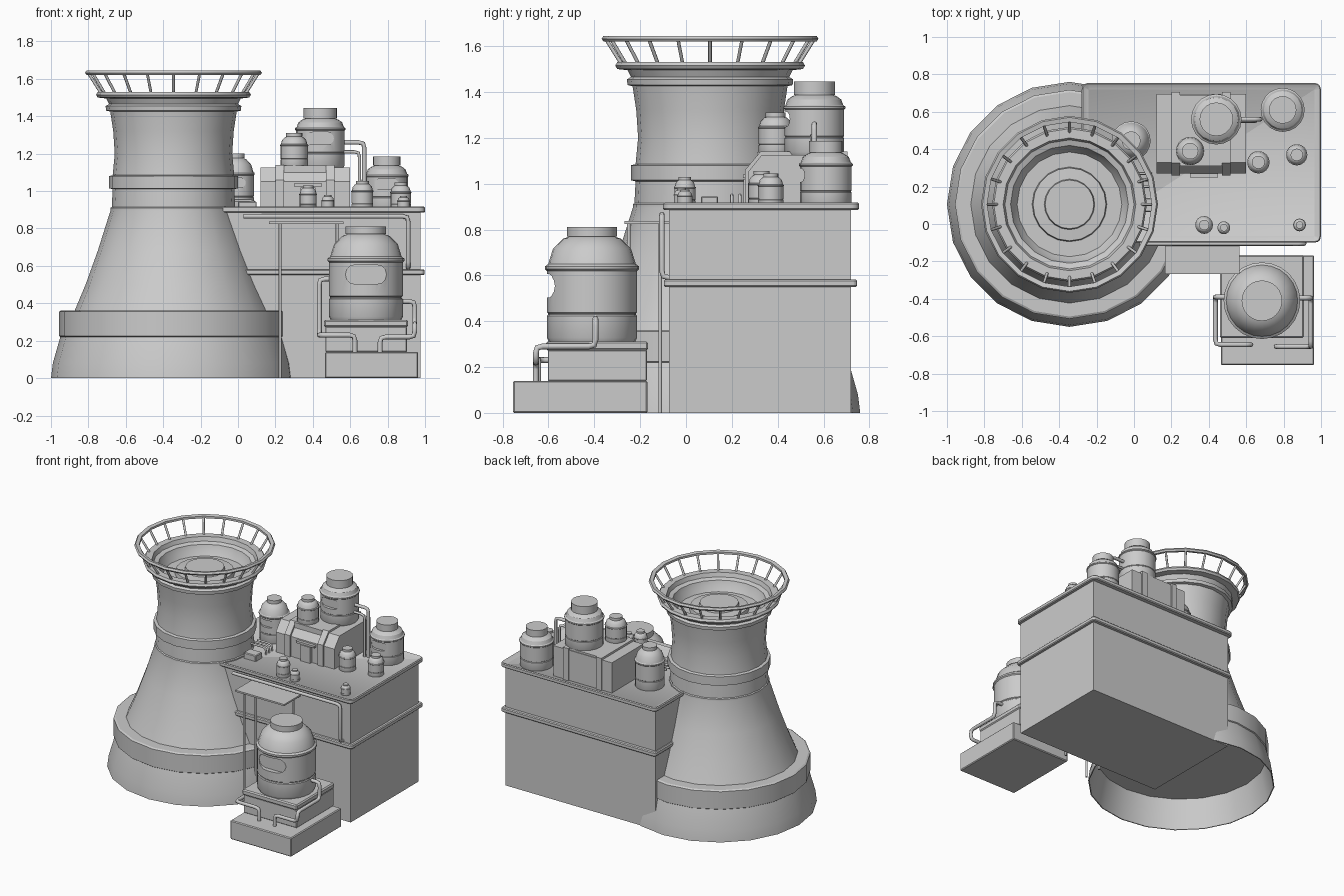
import bpy, bmesh, math
from mathutils import Vector

if "Cube" in bpy.data.objects:
    bpy.data.objects.remove(bpy.data.objects["Cube"])


def finish(name, bm, smooth=True):
    bmesh.ops.recalc_face_normals(bm, faces=bm.faces)
    me = bpy.data.meshes.new(name)
    bm.to_mesh(me)
    bm.free()
    ob = bpy.data.objects.new(name, me)
    bpy.context.collection.objects.link(ob)
    if smooth:
        shade(ob)
    return ob


def activate(ob):
    bpy.ops.object.select_all(action='DESELECT')
    ob.select_set(True)
    bpy.context.view_layer.objects.active = ob


def shade(ob):
    activate(ob)
    bpy.ops.object.shade_smooth_by_angle(angle=math.radians(28))


def lathe(name, prof, x, y, n=20, closed=False, smooth=True):
    """Spin (radius, z) points; radius 0 makes a pole."""
    bm = bmesh.new()
    rings = []
    for r, z in prof:
        if r == 0:
            rings.append([bm.verts.new((x, y, z))] * n)
        else:
            rings.append([bm.verts.new((x + r * math.cos(2 * math.pi * i / n),
                                        y + r * math.sin(2 * math.pi * i / n), z)) for i in range(n)])
    pairs = list(zip(rings, rings[1:])) + ([(rings[-1], rings[0])] if closed else [])
    for a, b in pairs:
        for i in range(n):
            j = (i + 1) % n
            bm.faces.new(list(dict.fromkeys((a[i], a[j], b[j], b[i]))))
    return finish(name, bm, smooth)


def box(name, x0, x1, y0, y1, z0, z1, bevel=0.0, corner=0.0, tray=0.0):
    bm = bmesh.new()
    bmesh.ops.create_cube(bm, size=1)
    for v in bm.verts:
        v.co = ((x0 + x1) / 2 + v.co.x * (x1 - x0), (y0 + y1) / 2 + v.co.y * (y1 - y0),
                (z0 + z1) / 2 + v.co.z * (z1 - z0))
    if corner:
        up = [e for e in bm.edges if abs(e.verts[0].co.z - e.verts[1].co.z) > 1e-4]
        bmesh.ops.bevel(bm, geom=up, offset=corner, segments=3, profile=0.5, affect='EDGES')
    if bevel:
        bmesh.ops.bevel(bm, geom=bm.edges[:], offset=bevel, segments=1, affect='EDGES')
    if tray:
        bm.normal_update()
        top = [f for f in bm.faces if f.normal.z > 0.9]
        bmesh.ops.inset_region(bm, faces=top, thickness=0.03)
        for v in {v for f in top for v in f.verts}:
            v.co.z -= tray
    return finish(name, bm)


def prism(name, pts, x0, x1):
    """Extrude a (y, z) outline along x."""
    bm = bmesh.new()
    f = bm.faces.new([bm.verts.new((x0, y, z)) for y, z in pts])
    g = bmesh.ops.extrude_face_region(bm, geom=[f])['geom']
    for v in g:
        if isinstance(v, bmesh.types.BMVert):
            v.co.x = x1
    return finish(name, bm, False)


def pipe(name, pts, r=0.012, bend=0.03):
    pts = [Vector(p) for p in pts]
    path = [pts[0]]
    for a, b, c in zip(pts, pts[1:], pts[2:]):
        p, q = b + (a - b).normalized() * bend, b + (c - b).normalized() * bend
        path += [p, b * 0.6 + (p + q) * 0.2, q]
    path.append(pts[-1])
    cu = bpy.data.curves.new(name, 'CURVE')
    cu.dimensions, cu.bevel_depth, cu.bevel_resolution, cu.use_fill_caps = '3D', r, 2, True
    s = cu.splines.new('POLY')
    s.points.add(len(path) - 1)
    for sp, p in zip(s.points, path):
        sp.co = (*p, 1)
    ob = bpy.data.objects.new(name, cu)
    bpy.context.collection.objects.link(ob)
    activate(ob)
    bpy.ops.object.convert(target='MESH')


def tank(name, x, y, z0, z1, r, cap=0.55, k=0.92, window=False, n=20):
    h = z1 - z0
    prof = [(0, 0), (.95, 0), (1, .04), (1, .23), (.97, .24), (.97, .25), (1, .26), (1, .62),
            (1.04, .635), (1.04, .66), (.97, .68), (.97 * .75 + cap * .25, .68 + (k - .68) * .55),
            (cap * .8 + .2, k - .02), (cap * .9, k), (cap, k), (cap, 1), (0, 1)]
    ob = lathe(name, [(a * r, z0 + b * h) for a, b in prof], x, y, n, smooth=False)
    if window:  # stadium-shaped recess on the front
        bm = bmesh.new()
        w, q, zc = r * .3, r * .26, z0 + h * .49
        vs = []
        for i in range(14):
            t = math.pi * (i if i < 7 else i - 1) / 6 - math.pi / 2
            vs.append(bm.verts.new((x + (w if i < 7 else -w) + q * math.cos(t), y - r * 1.3,
                                    zc + q * math.sin(t))))
        g = bmesh.ops.extrude_face_region(bm, geom=[bm.faces.new(vs)])['geom']
        for v in g:
            if isinstance(v, bmesh.types.BMVert):
                v.co.y = y - r * .82
        cut = finish("window_cutter", bm, False)
        cut.hide_render = True
        activate(ob)
        m = ob.modifiers.new("window", 'BOOLEAN')
        m.operation, m.object = 'DIFFERENCE', cut
        bpy.ops.object.modifier_apply(modifier=m.name)
        bpy.data.objects.remove(cut)
    shade(ob)


# Cooling tower: recessed underside, flared skirt, bands, waist, top recess and hub
TX, TY = -0.345, 0.105
lathe("cooling_tower", [
    (0, .22), (.6, .22), (.648, 0), (.655, 0), (.645, .08), (.605, .22), (.612, .225), (.612, .355),
    (.6, .362), (.528, .362), (.47, .5), (.405, .68), (.337, .895), (.337, .91), (.33, .915), (.325, 1.01),
    (.345, 1.015), (.345, 1.08), (.325, 1.085), (.314, 1.2), (.322, 1.32), (.338, 1.425), (.36, 1.43),
    (.363, 1.455), (.345, 1.465), (.36, 1.495), (.405, 1.5), (.414, 1.515), (.405, 1.53), (.355, 1.53),
    (.345, 1.5), (.315, 1.49), (.305, 1.46), (.28, 1.42), (.2, 1.42), (.195, 1.45), (.135, 1.455),
    (.13, 1.475), (0, 1.475)], TX, TY)
lathe("tower_crown_ring", [(.44, 1.625), (.465, 1.62), (.473, 1.632), (.465, 1.645), (.44, 1.64)],
      TX, TY, closed=True)
for i in range(20):
    a = math.pi * i / 10
    c, s = math.cos(a), math.sin(a)
    pipe("crown_post", [(TX + .385 * c, TY + .385 * s, 1.52), (TX + .455 * c, TY + .455 * s, 1.632)], .008)

# Main building with rim tray and belt
box("building", -.255, .975, -.075, .72, 0, .89)
box("roof_tray", -.28, 1.0, -.1, .755, .885, .917, bevel=.006, corner=.035, tray=.015)
box("building_belt", -.27, .997, -.097, .747, .55, .582, bevel=.006, corner=.02)

# Rooftop machine house with ribs and door
z = .895
prism("machine_house", [(.27, z), (.27, 1.05), (.33, 1.125), (.695, 1.125), (.695, z)], .12, .60)
for x in (.2, .47):
    prism("house_rib", [(.258, z), (.258, 1.06), (.325, 1.14), (.705, 1.14), (.705, z)], x, x + .045)
box("house_roof_pad", .245, .47, .31, .69, 1.1, 1.138)
box("house_door", .335, .415, .25, .28, z, 1.02)
box("door_canopy", .30, .45, .248, .28, 1.025, 1.04)

# Rooftop tanks: x, y, bottom, top, radius, cap ratio, cap start, window
tanks = [(.44, .56, 1.125, 1.445, .13, .69, .82, True), (.795, .61, z, 1.185, .113, .65, .83, True),
         (.30, .39, 1.125, 1.31, .073, .6, .9, False), (-.015, .445, z, 1.2, .1, .5, .92, True),
         (.665, .33, z, 1.055, .058, .6, .9, False), (.87, .37, z, 1.045, .055, .6, .9, False),
         (.375, -.005, z, 1.03, .046, .6, .9, False), (.48, -.02, z, .98, .033, .6, .9, False),
         (.885, -.005, z, .975, .033, .6, .9, False)]
for t in tanks:
    tank("roof_tank", *t, n=20 if t[4] > .06 else 16)

# Rooftop pipes and small block
pipe("roof_pipe", [(.55, .56, 1.26), (.675, .56, 1.26), (.675, .56, z)])
pipe("roof_pipe", [(.55, .55, 1.21), (.65, .55, 1.21), (.65, .55, z)], .009)
for i in range(3):
    pipe("small_roof_pipe", [(-.03, .2 + .035 * i, .95), (.09, .2 + .035 * i, .95), (.09, .2 + .035 * i, z)], .007)
box("roof_block", .0, .1, .065, .14, z, .945, bevel=.005)

# Front canopy, its posts and the wall pipe
box("canopy", .165, .565, -.268, -.07, .825, .837)
for x, y in ((.225, -.25), (.225, -.113), (.53, -.113)):
    pipe("canopy_post", [(x, y, 0), (x, y, .83)], .008)
pipe("wall_pipe", [(.03, -.105, .865), (.91, -.105, .865), (.91, -.105, .59), (.91, -.07, .59)], .012)

# Front tank on its stepped plinth
box("plinth", .465, .963, -.755, -.168, 0, .14, bevel=.006)
box("plinth_step", .467, .903, -.603, -.17, .14, .275, bevel=.004)
box("plinth_cap", .46, .908, -.61, -.165, .272, .312, bevel=.008)
tank("front_tank", .684, -.41, .308, .81, .197, window=True, n=24)
pipe("left_feed_pipe", [(.51, -.39, .53), (.435, -.39, .53), (.435, -.39, .23), (.435, -.645, .23),
                        (.625, -.645, .23), (.625, -.645, .13)], .013)
pipe("right_feed_pipe", [(.86, -.395, .41), (.945, -.395, .41), (.945, -.395, .29), (.945, -.655, .29),
                         (.945, -.655, .22), (.76, -.655, .22), (.76, -.655, .13)], .013)
